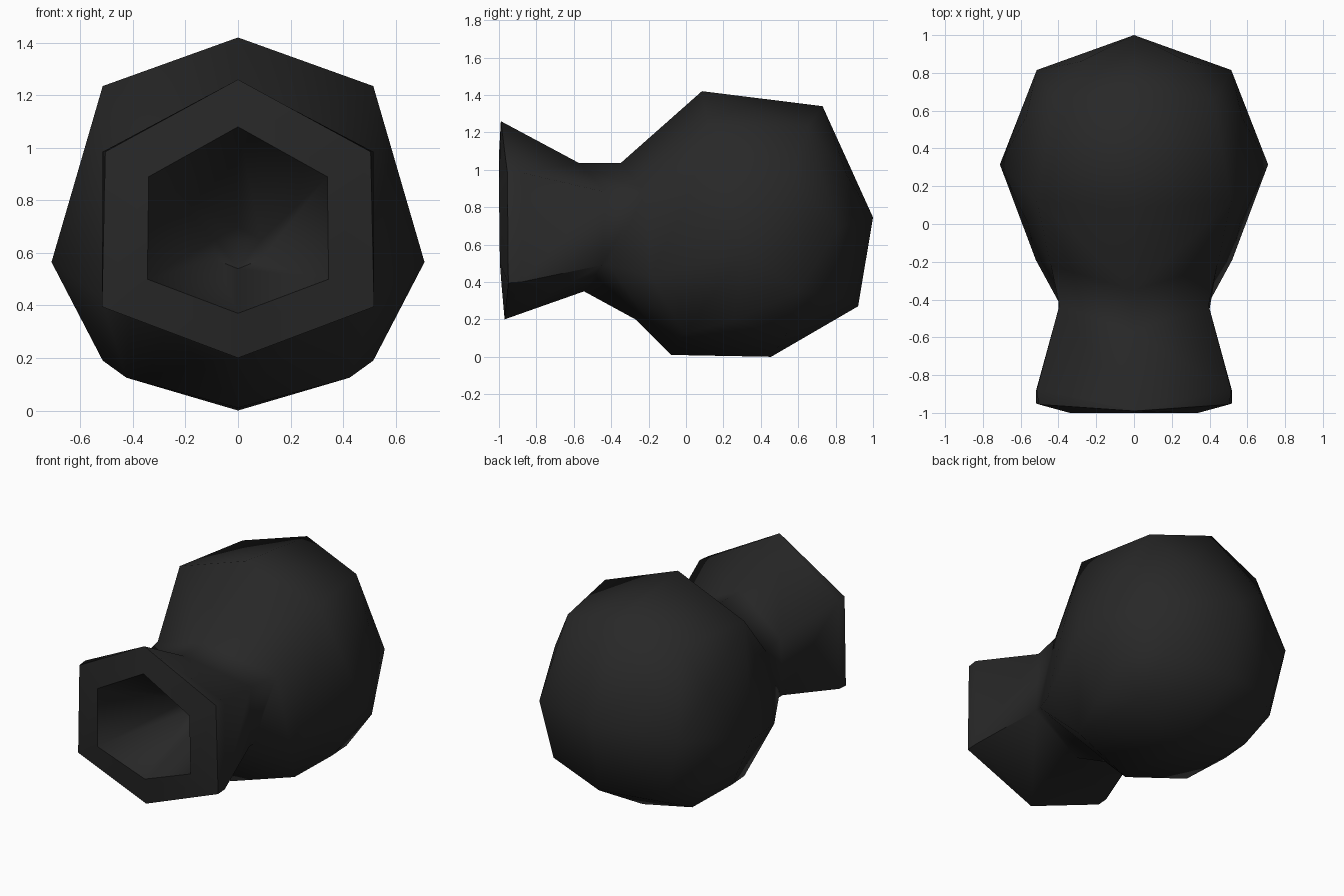
import bpy, bmesh, math

if "Cube" in bpy.data.objects:
    bpy.data.objects.remove(bpy.data.objects["Cube"])

mat = bpy.data.materials.new("charcoal")
mat.diffuse_color = (0.021, 0.021, 0.021, 1)
mat.use_nodes = True
mat.node_tree.nodes["Principled BSDF"].inputs["Base Color"].default_value = mat.diffuse_color


def hexring(top, upper, lower, bottom):
    """Mirrored six-point ring, from (y, z) tips and (x, y, z) side corners."""
    (ux, uy, uz), (lx, ly, lz) = upper, lower
    return [(0, *top), (ux, uy, uz), (lx, ly, lz),
            (0, *bottom), (-lx, ly, lz), (-ux, uy, uz)]


bm = bmesh.new()

# rounded body: faceted hull of mirrored points
middle = [(.085, 1.42), (.73, 1.34), (1, .745), (.92, .27), (.455, 0), (-.08, .01)]
side = [(.515, .12, 1.235), (.42, .65, 1.23), (.515, .815, .69), (.71, .315, .565),
        (.515, .25, .19), (.425, .54, .125), (.425, -.01, .125), (.42, .8, .33),
        (.57, .57, .95), (.57, .6, .35), (.56, 0, .82), (.52, -.19, .43),
        (.28, .86, .97)]
points = [(0, y, z) for y, z in middle]
points += [(s * x, y, z) for x, y, z in side for s in (1, -1)]
for p in points:
    bm.verts.new(p)
collar = [bm.verts.new(p) for p in
          hexring((-.35, 1.035), (.44, -.22, .88), (.4, -.41, .49), (-.27, .2))]
bmesh.ops.convex_hull(bm, input=bm.verts[:])

# open the front of the body where the neck joins
caps = [f for f in bm.faces if all(v in collar for v in f.verts)]
bmesh.ops.delete(bm, geom=caps, context='FACES')

# neck, flared rim, mouth and tapering cavity
rings = [
    hexring((-.57, 1.035), (.395, -.43, .88), (.4, -.45, .49), (-.545, .35)),
    hexring((-.985, 1.257), (.515, -.88, .985), (.518, -.88, .4), (-.965, .202)),
    hexring((-.99, 1.26), (.505, -.955, .985), (.518, -.95, .395), (-.97, .2)),
    hexring((-1, 1.08), (.34, -1, .89), (.345, -.995, .5), (-.985, .37)),
    hexring((-.38, .7), (.088, -.38, .65), (.088, -.38, .575), (-.38, .54)),
]
prev = collar
for ring in rings:
    cur = [bm.verts.new(p) for p in ring]
    for i in range(6):
        j = (i + 1) % 6
        bm.faces.new((prev[i], prev[j], cur[j], cur[i]))
    prev = cur
bm.faces.new(prev)

bmesh.ops.delete(bm, geom=[v for v in bm.verts if not v.link_faces], context='VERTS')
bmesh.ops.recalc_face_normals(bm, faces=bm.faces[:])
me = bpy.data.meshes.new("flared_bulb")
bm.to_mesh(me)
bm.free()
me.materials.append(mat)
ob = bpy.data.objects.new("flared_bulb", me)
bpy.context.collection.objects.link(ob)
bpy.context.view_layer.objects.active = ob
ob.select_set(True)
bpy.ops.object.shade_smooth_by_angle(angle=math.radians(68))
